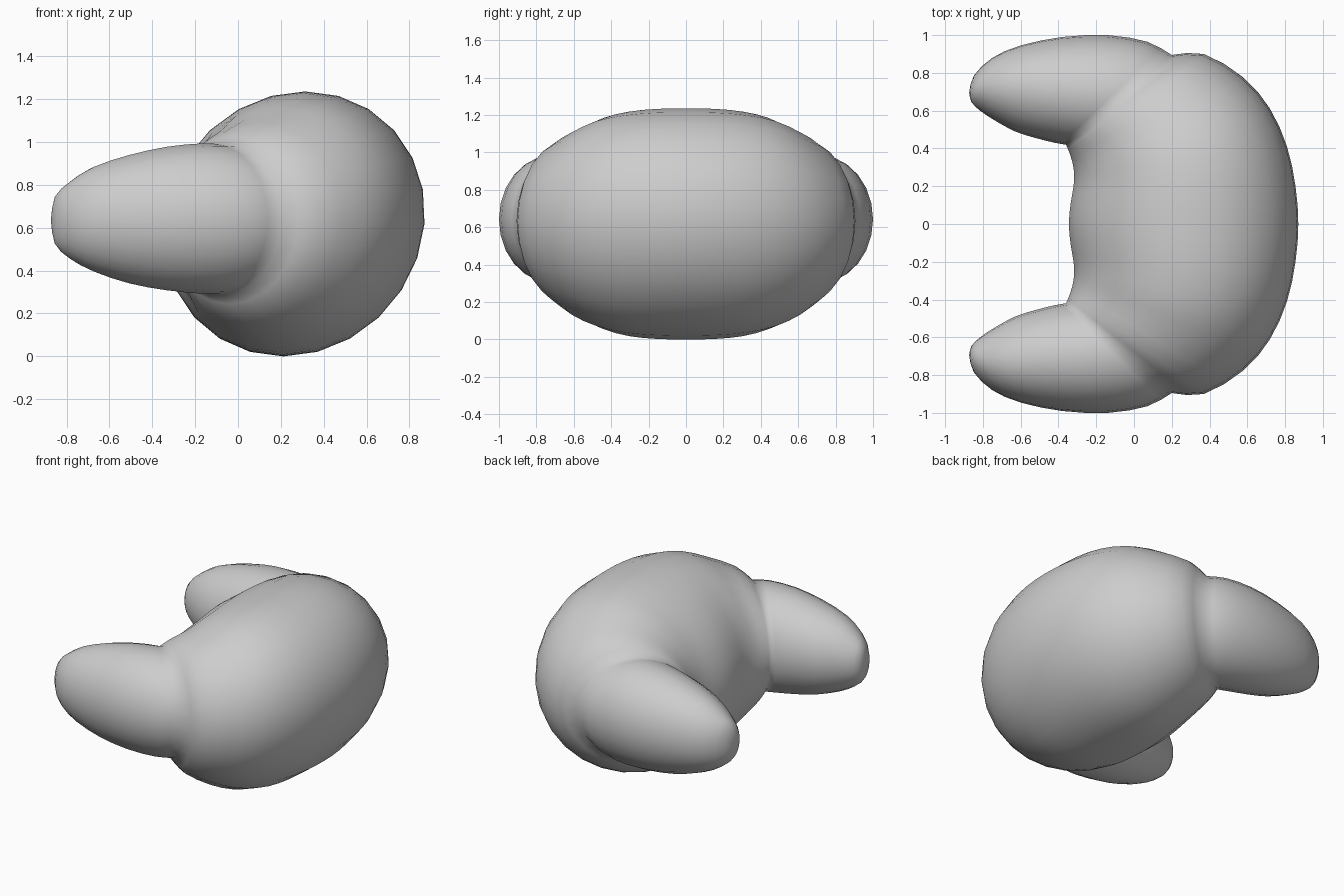
import bpy, bmesh, math
from mathutils import Vector

if "Cube" in bpy.data.objects:
    bpy.data.objects.remove(bpy.data.objects["Cube"], do_unlink=True)

SIDES = 24

grey = bpy.data.materials.new("plain grey")
grey.use_nodes = True
grey.diffuse_color = (0.61, 0.61, 0.61, 1)
grey.node_tree.nodes["Principled BSDF"].inputs["Base Color"].default_value = (0.61, 0.61, 0.61, 1)

# Each section: inner x, inner y, outer x, outer y, half height, centre height
SEAM = (-0.36, 0.42, 0.2, 0.895, 0.35, 0.64)
BODY_HALF = [
    (-0.345, 0, 0.87, 0, 0.618, 0.618),
    (-0.335, 0.11, 0.855, 0.2, 0.615, 0.618),
    (-0.32, 0.2, 0.81, 0.41, 0.6, 0.618),
    (-0.317, 0.27, 0.72, 0.61, 0.565, 0.62),
    (-0.327, 0.33, 0.58, 0.775, 0.505, 0.62),
    (-0.343, 0.38, 0.37, 0.9, 0.43, 0.63),
    SEAM,
]
HORN = [
    SEAM,
    (-0.42, 0.43, 0.07, 0.965, 0.35, 0.643),
    (-0.52, 0.455, -0.14, 1.0, 0.335, 0.643),
    (-0.63, 0.49, -0.38, 0.99, 0.3, 0.64),
    (-0.74, 0.55, -0.6, 0.945, 0.245, 0.64),
    (-0.815, 0.6, -0.75, 0.88, 0.18, 0.635),
    (-0.86, 0.645, -0.848, 0.785, 0.11, 0.635),
    (-0.873, 0.695, -0.873, 0.695, 0, 0.635),
]


def mirrored(sections):
    """Mirror across y and reverse, so the loft keeps facing outward."""
    return [(a, -b, c, -d, h, z) for a, b, c, d, h, z in reversed(sections)]


def smooth_sections(sections, steps=2):
    """Add in-between sections along a smooth spline."""
    pts = [Vector(s) for s in sections]
    out = []
    for i in range(len(pts) - 1):
        p, q = pts[i], pts[i + 1]
        before = pts[i - 1] if i else p * 2 - q
        after = pts[i + 2] if i + 2 < len(pts) else q * 2 - p
        for k in range(steps):
            t = k / steps
            out.append(0.5 * (2 * p + (q - before) * t
                              + (2 * before - 5 * p + 4 * q - after) * t ** 2
                              + (3 * p - before - 3 * q + after) * t ** 3))
    return out + [pts[-1]]


def loft(name, sections):
    """Skin elliptical rings along the list of sections."""
    bm = bmesh.new()
    rings = []
    for ix, iy, ox, oy, half_height, z in sections:
        centre = Vector(((ix + ox) / 2, (iy + oy) / 2, z))
        across = Vector(((ox - ix) / 2, (oy - iy) / 2, 0))
        # The tall middle sections lean slightly
        lean = 0.19 * max(0, half_height - 0.35)
        up = Vector((lean, 0, half_height))
        angles = [math.tau * i / SIDES for i in range(SIDES)]
        rings.append([bm.verts.new(centre + across * math.cos(a) + up * math.sin(a))
                      for a in angles])
    for r0, r1 in zip(rings, rings[1:]):
        for i in range(SIDES):
            j = (i + 1) % SIDES
            bm.faces.new((r0[i], r1[i], r1[j], r0[j]))
    # Close the horn tips
    bmesh.ops.remove_doubles(bm, verts=bm.verts, dist=0.0005)
    for face in bm.faces:
        face.smooth = True
    mesh = bpy.data.meshes.new(name)
    bm.to_mesh(mesh)
    bm.free()
    mesh.materials.append(grey)
    obj = bpy.data.objects.new(name, mesh)
    bpy.context.collection.objects.link(obj)


# Fat curved middle with a tapering horn at each end, creased where they meet
front_horn = smooth_sections(mirrored(HORN))
middle = smooth_sections(mirrored(BODY_HALF)[:-1] + BODY_HALF)
back_horn = smooth_sections(HORN)
loft("curved_body_with_horns", front_horn[:-1] + middle + back_horn[1:])
